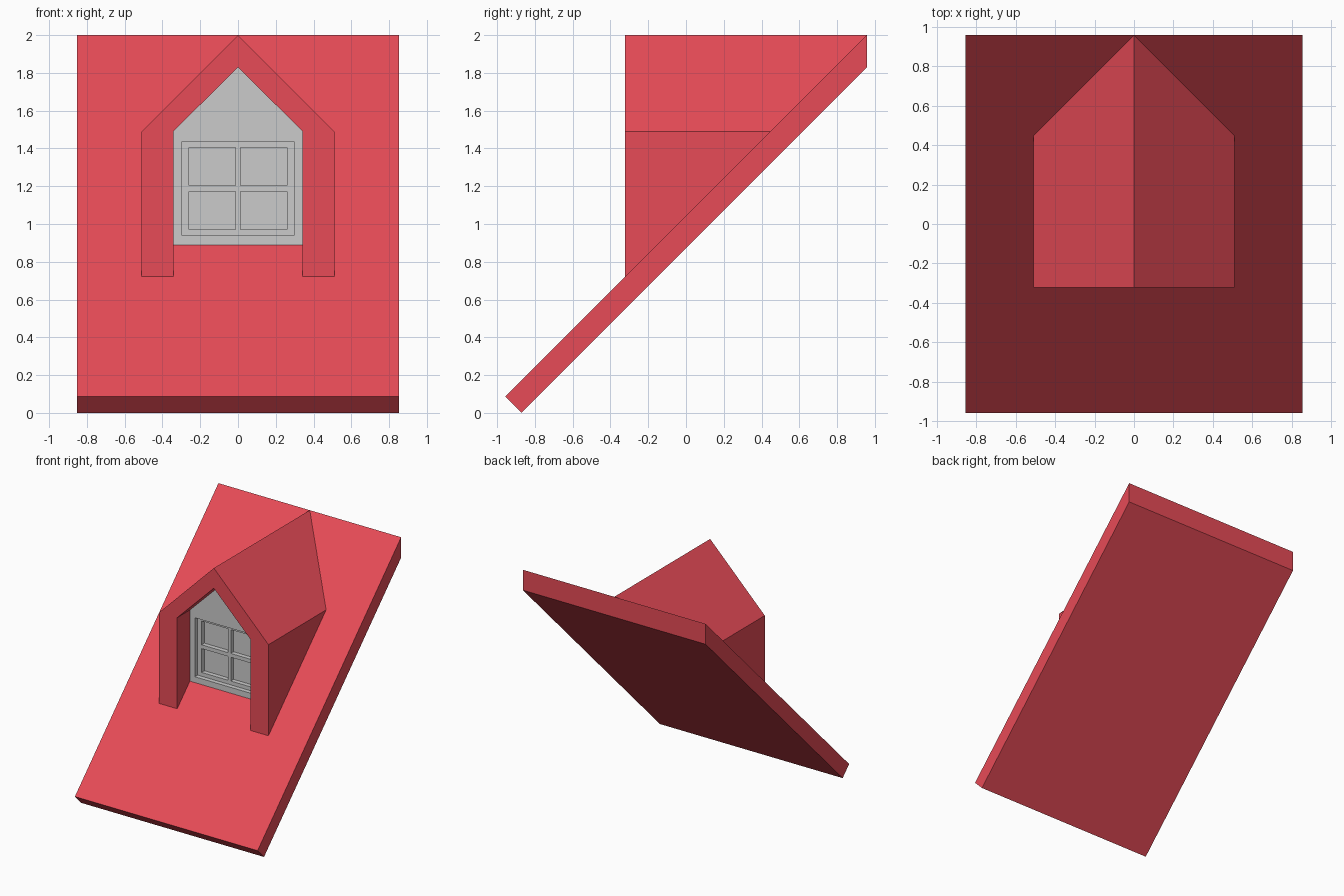
import bpy, bmesh
from math import pi

if "Cube" in bpy.data.objects:
    bpy.data.objects.remove(bpy.data.objects["Cube"])

red = bpy.data.materials.new("roof_red")
red.diffuse_color = (0.8, 0.07, 0.095, 1)
red.use_nodes = True
red.node_tree.nodes["Principled BSDF"].inputs["Base Color"].default_value = red.diffuse_color


def plate(name, loops, start, end, along_x=False, mat=None, cut=None):
    """Extrude a filled outline (later loops are holes) along y, or along x."""
    cu = bpy.data.curves.new(name, 'CURVE')
    cu.dimensions = '2D'
    cu.fill_mode = 'BOTH'
    cu.extrude = (end - start) / 2
    for pts in loops:
        s = cu.splines.new('POLY')
        s.points.add(len(pts) - 1)
        for p, (a, b) in zip(s.points, pts):
            p.co = (a, b, 0, 1)
        s.use_cyclic_u = True
        s.use_smooth = False
    ob = bpy.data.objects.new(name, cu)
    bpy.context.collection.objects.link(ob)
    mid = (start + end) / 2
    ob.location = (mid, 0, 0) if along_x else (0, mid, 0)
    ob.rotation_euler = (pi / 2, 0, pi / 2 if along_x else 0)
    bpy.ops.object.select_all(action='DESELECT')
    ob.select_set(True)
    bpy.context.view_layer.objects.active = ob
    bpy.ops.object.convert(target='MESH')
    ob = bpy.context.view_layer.objects.active
    bpy.ops.object.transform_apply(location=True, rotation=True, scale=True)
    bm = bmesh.new()
    bm.from_mesh(ob.data)
    bmesh.ops.remove_doubles(bm, verts=bm.verts, dist=1e-4)
    if cut:  # keep only what lies above the cutting plane, and cap it
        bmesh.ops.bisect_plane(bm, geom=bm.verts[:] + bm.edges[:] + bm.faces[:],
                               plane_co=cut[0], plane_no=cut[1], clear_inner=True)
        bmesh.ops.holes_fill(bm, edges=[e for e in bm.edges if e.is_boundary])
    bmesh.ops.recalc_face_normals(bm, faces=bm.faces)
    for f in bm.faces:
        f.smooth = False
    bm.to_mesh(ob.data)
    bm.free()
    if mat:
        ob.data.materials.clear()
        ob.data.materials.append(mat)
    return ob


def rect(x0, x1, z0, z1):
    return [(x0, z0), (x1, z0), (x1, z1), (x0, z1)]


# Sloped roof slab
plate("roof_slab", [[(-0.871, 0), (0.957, 1.828), (0.957, 2.0), (-0.957, 0.086)]],
      -0.853, 0.853, along_x=True, mat=red)

# Dormer walls and gable, trimmed to the roof surface
arch = [(-0.51, 0.6), (-0.51, 1.49), (0, 2.0), (0.51, 1.49), (0.51, 0.6),
        (0.342, 0.6), (0.342, 1.49), (0, 1.83), (-0.342, 1.49), (-0.342, 0.6)]
plate("dormer", [arch], -0.322, 1.1, mat=red,
      cut=((0, 0, 1.043), (0, -1, 1)))

# Window wall with an opening
opening = rect(-0.296, 0.296, 0.939, 1.437)
wall = [(-0.342, 0.88), (0.342, 0.88), (0.342, 1.49), (0, 1.83), (-0.342, 1.49)]
plate("window_wall", [wall, opening], -0.153, -0.115)

# Window frame with four panes
panes = [rect(x, x + 0.246, z, z + 0.201)
         for x in (-0.259, 0.013) for z in (0.971, 1.204)]
plate("window_frame", [opening] + panes, -0.115, -0.077)
plate("window_glass", [opening], -0.077, -0.06)
